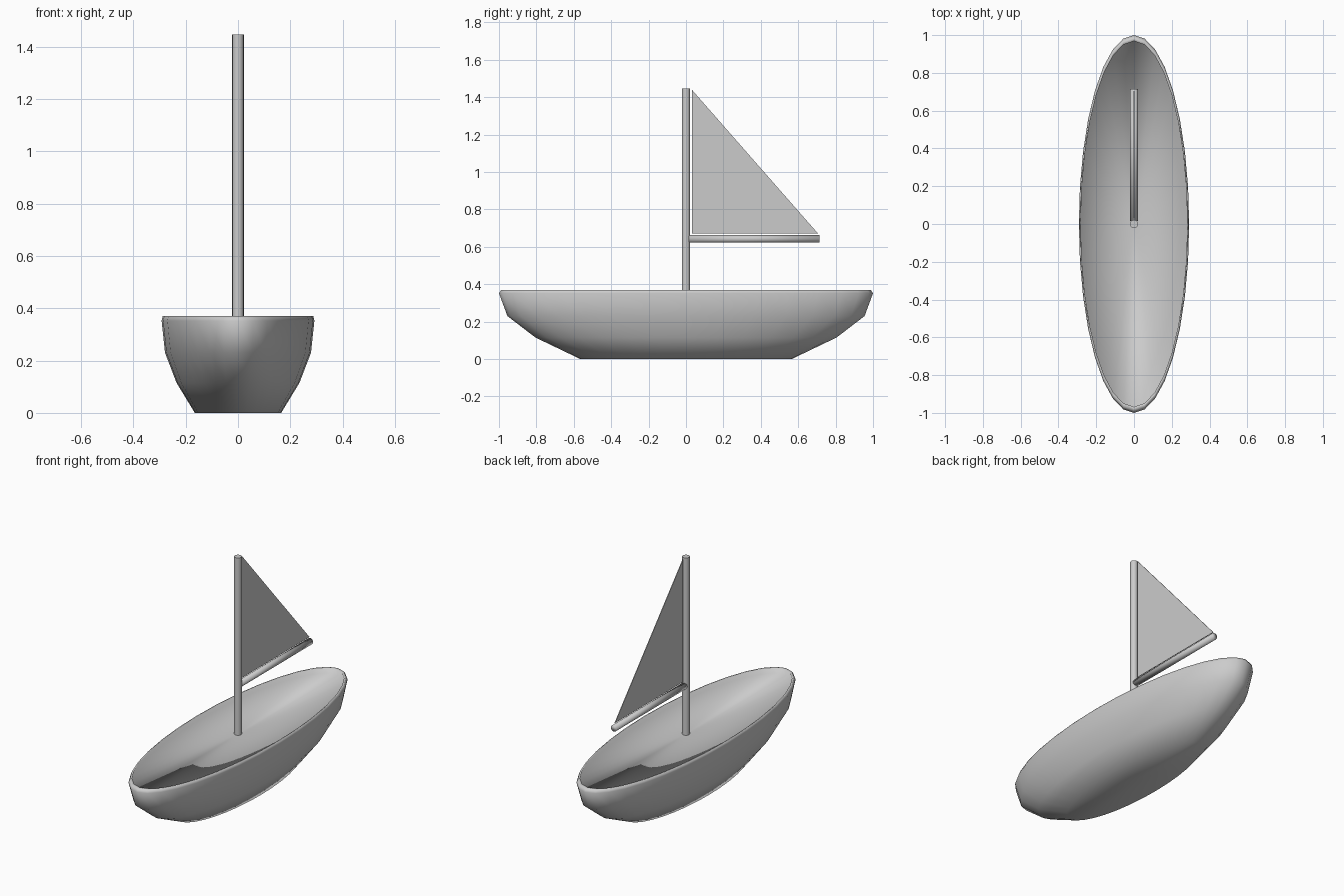
import bpy, bmesh, math

if "Cube" in bpy.data.objects:
    bpy.data.objects.remove(bpy.data.objects["Cube"])

SEG = 32


def make_object(name, bm, smooth=True):
    bmesh.ops.recalc_face_normals(bm, faces=bm.faces)
    for f in bm.faces:
        f.smooth = smooth
    mesh = bpy.data.meshes.new(name)
    bm.to_mesh(mesh)
    bm.free()
    obj = bpy.data.objects.new(name, mesh)
    bpy.context.collection.objects.link(obj)
    return obj


def rod(name, radius, length, location, rotation=(0, 0, 0), sides=16):
    bpy.ops.mesh.primitive_cylinder_add(vertices=sides, radius=radius, depth=length,
                                        location=location, rotation=rotation)
    obj = bpy.context.object
    obj.name = name
    return obj


# Hull: stacked ellipses (half width, half length, height), last one is the recessed deck edge
rings = [(0.165, 0.565, 0.0), (0.235, 0.805, 0.115), (0.279, 0.955, 0.23),
         (0.292, 1.0, 0.352), (0.288, 0.987, 0.37), (0.282, 0.968, 0.37),
         (0.282, 0.968, 0.338)]
bm = bmesh.new()
loops = []
for rx, ry, z in rings:
    loops.append([bm.verts.new((rx * math.sin(2 * math.pi * i / SEG),
                                ry * math.cos(2 * math.pi * i / SEG), z))
                  for i in range(SEG)])
keel = bm.verts.new((0, 0, 0))
deck = bm.verts.new((0, 0, 0.335))
for i in range(SEG):
    j = (i + 1) % SEG
    for a, b in zip(loops, loops[1:]):
        bm.faces.new((a[i], a[j], b[j], b[i]))
    bm.faces.new((keel, loops[0][j], loops[0][i]))
    bm.faces.new((deck, loops[-1][i], loops[-1][j]))
make_object("hull", bm)

# Mast
rod("mast", 0.022, 1.125, (0, 0, 1.446 - 1.125 / 2))
bpy.ops.object.shade_smooth_by_angle()

# Boom
rod("boom", 0.02, 0.70, (0, 0.365, 0.642), (math.pi / 2, 0, 0))
bpy.ops.object.shade_smooth()

# Sail: thin triangle between mast and boom
bm = bmesh.new()
t = 0.002
sides = [[bm.verts.new((x, y, z)) for y, z in ((0.033, 0.672), (0.705, 0.672), (0.033, 1.438))]
         for x in (-t, t)]
bm.faces.new(sides[0])
bm.faces.new(sides[1][::-1])
for i in range(3):
    j = (i + 1) % 3
    bm.faces.new((sides[0][i], sides[1][i], sides[1][j], sides[0][j]))
make_object("sail", bm, smooth=False)
